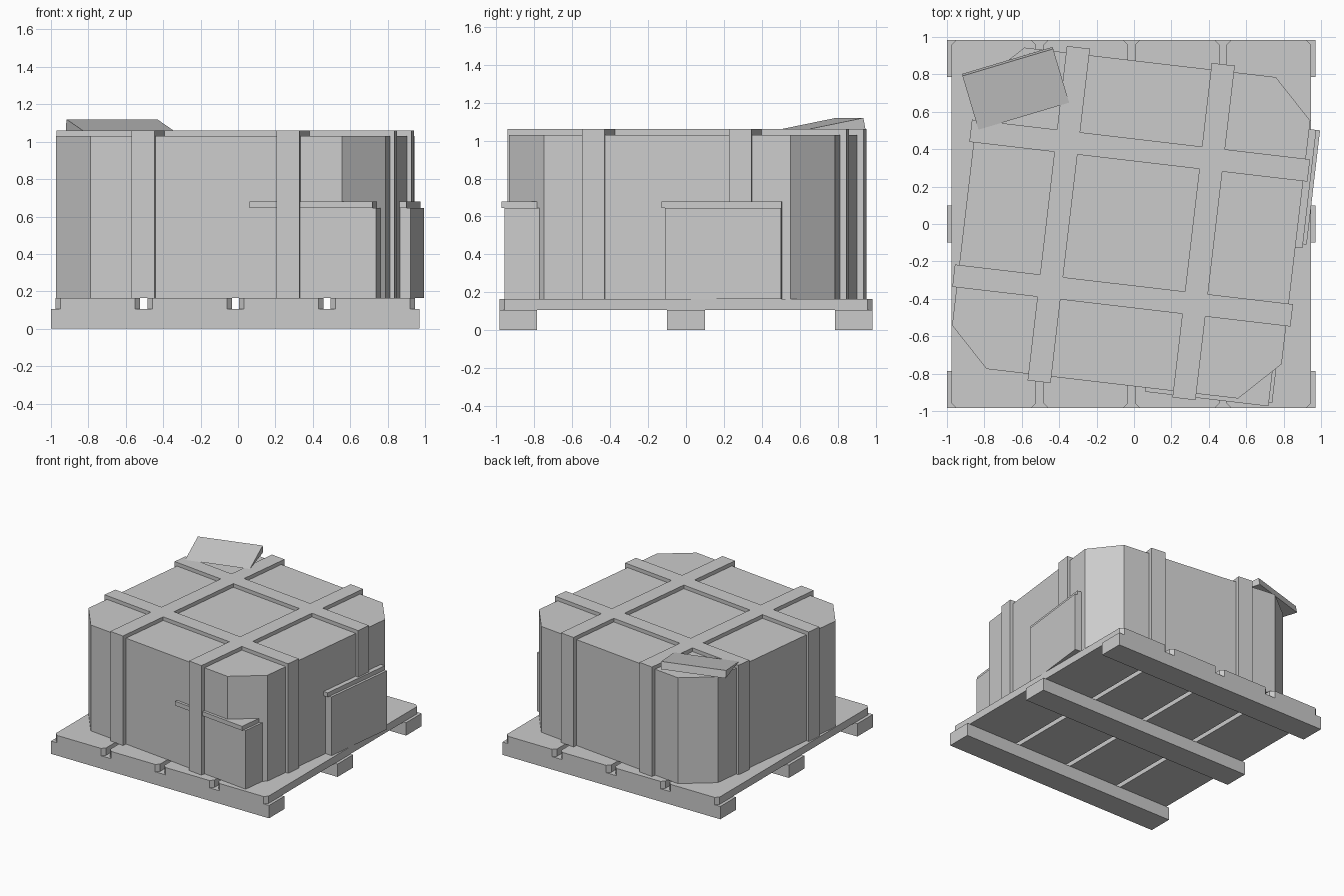
import bpy, bmesh
from math import radians
from mathutils import Matrix

cube = bpy.data.objects.get("Cube")
if cube:
    bpy.data.objects.remove(cube, do_unlink=True)

# Single plain grey
GREY = (0.6, 0.6, 0.6, 1.0)
grey = bpy.data.materials.new("plain_grey")
grey.use_nodes = True
grey.diffuse_color = GREY
grey.node_tree.nodes["Principled BSDF"].inputs["Base Color"].default_value = GREY

# Placement of the turned crate on the pallet
CRATE = Matrix.Translation((-0.015, 0.005, 0)) @ Matrix.Rotation(radians(-6.7), 4, "Z")
FLOOR = 0.165


def prism(name, start, end, matrix=Matrix()):
    """Solid between two matching loops of 3D points."""
    bm = bmesh.new()
    a = [bm.verts.new(p) for p in start]
    b = [bm.verts.new(p) for p in end]
    bm.faces.new(a)
    bm.faces.new(b)
    for i in range(len(a)):
        j = (i + 1) % len(a)
        bm.faces.new((a[i], a[j], b[j], b[i]))
    bmesh.ops.recalc_face_normals(bm, faces=bm.faces)
    mesh = bpy.data.meshes.new(name)
    bm.to_mesh(mesh)
    bm.free()
    mesh.materials.append(grey)
    obj = bpy.data.objects.new(name, mesh)
    obj.matrix_world = matrix
    bpy.context.collection.objects.link(obj)
    return obj


def block(name, x0, x1, y0, y1, z0, z1, matrix=Matrix(), cut=0.0):
    """Upright box, with its four vertical corners cut off if asked."""
    if cut:
        outline = [(x0 + cut, y0), (x1 - cut, y0), (x1, y0 + cut), (x1, y1 - cut),
                   (x1 - cut, y1), (x0 + cut, y1), (x0, y1 - cut), (x0, y0 + cut)]
    else:
        outline = [(x0, y0), (x1, y0), (x1, y1), (x0, y1)]
    return prism(name, [(x, y, z0) for x, y in outline],
                 [(x, y, z1) for x, y in outline], matrix)


# Pallet: three runners under four planks with clipped corners
for label, y in (("front", -0.885), ("middle", 0), ("back", 0.885)):
    block(f"pallet_runner_{label}", -1, 0.97, y - 0.1, y + 0.1, 0, 0.105)
for i in range(4):
    x = -0.975 + i * 0.49
    block(f"pallet_plank_{i + 1}", x, x + 0.452, -0.985, 0.985, 0.105, FLOOR, cut=0.027)

# Crate body with chamfered corners
block("crate_body", -0.887, 0.887, -0.865, 0.865, FLOOR, 1.03, CRATE, cut=0.21)

# Crossed bands around the crate
for side, c in (("low", -0.39), ("high", 0.39)):
    block(f"lengthwise_band_{side}", c - 0.062, c + 0.062, -0.9, 0.9, FLOOR, 1.06, CRATE)
    block(f"crosswise_band_{side}", -0.91, 0.91, c - 0.06, c + 0.06, FLOOR, 1.06, CRATE)

# Side boxes with ledges
block("front_box", 0.2, 0.861, -0.867, -0.6, FLOOR, 0.645, CRATE)
block("front_box_ledge", 0.18, 0.843, -0.887, -0.6, 0.645, 0.68, CRATE)
block("left_box", 0.8, 0.945, -0.005, 0.61, FLOOR, 0.645, CRATE)
block("left_box_ledge", 0.8, 0.925, -0.027, 0.61, 0.645, 0.68, CRATE)

# Sloped wedge lying on the top corner
profile = [(-0.154, 1.061), (0.157, 1.061), (0.146, 1.12)]
wedge_place = Matrix.Translation((-0.633, 0.724, 0)) @ Matrix.Rotation(radians(16.6), 4, "Z")
prism("top_wedge", [(-0.253, y, z) for y, z in profile],
      [(0.253, y, z) for y, z in profile], wedge_place)
